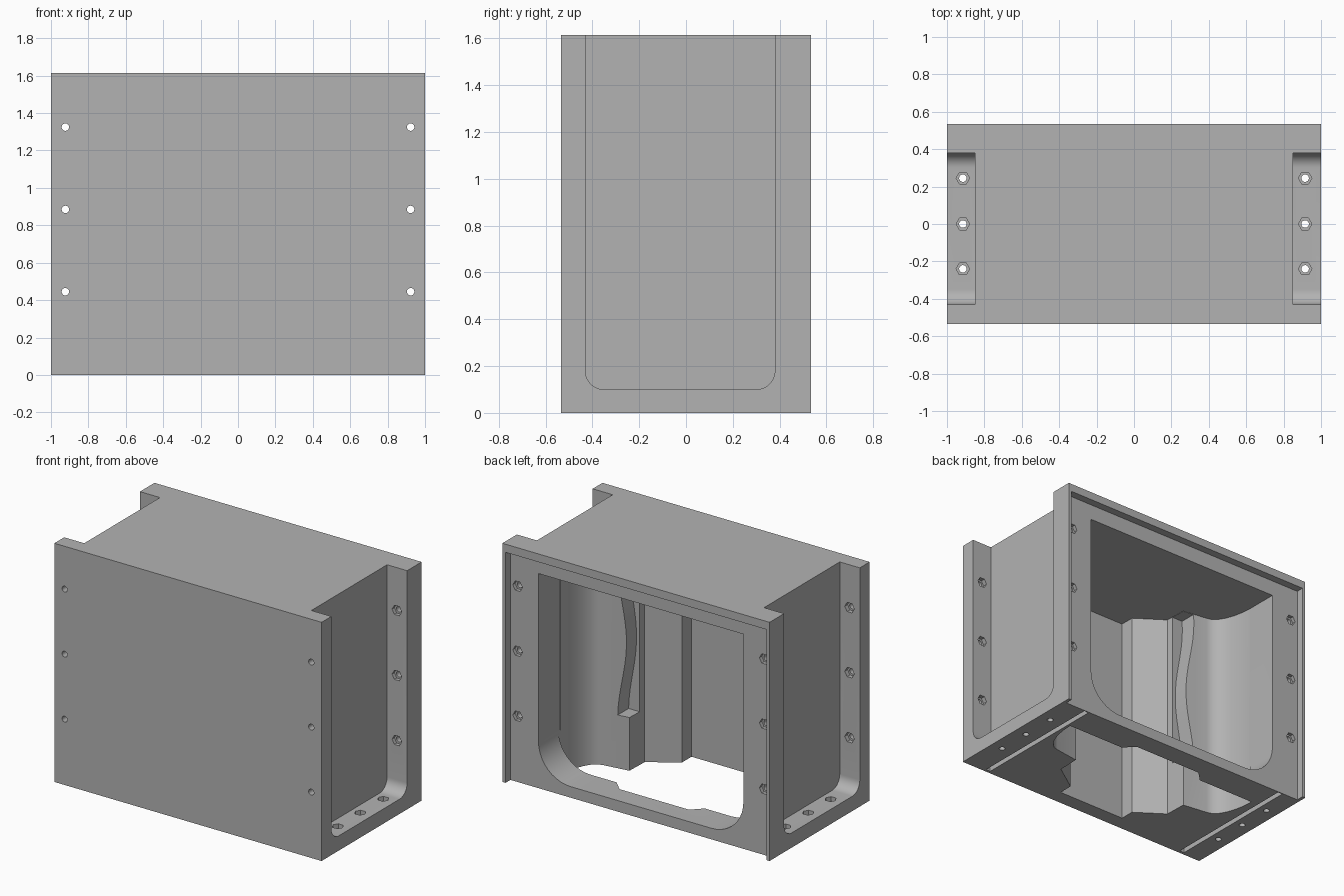
import bpy
import bmesh
from math import sin, cos, pi, radians
from mathutils import Vector

cube = bpy.data.objects.get("Cube")
if cube:
    bpy.data.objects.remove(cube, do_unlink=True)

grey = bpy.data.materials.new("plain grey")
grey.use_nodes = True
colour = (0.45, 0.45, 0.45, 1)
grey.diffuse_color = colour
grey.node_tree.nodes["Principled BSDF"].inputs["Base Color"].default_value = colour

HALF_W, HALF_D, HEIGHT = 1.0, 0.535, 1.615


def prism(bm, outline, axis, low, high):
    """Extrude a closed 2D outline along x, y or z."""
    def place(p, t):
        return {"x": (t, p[0], p[1]), "y": (p[0], t, p[1]), "z": (p[0], p[1], t)}[axis]
    rings = [[bm.verts.new(place(p, t)) for p in outline] for t in (low, high)]
    bm.faces.new(rings[0])
    bm.faces.new(rings[1][::-1])
    n = len(outline)
    for i in range(n):
        j = (i + 1) % n
        bm.faces.new((rings[0][j], rings[0][i], rings[1][i], rings[1][j]))


def rect(u0, u1, v0, v1):
    return [(u0, v0), (u1, v0), (u1, v1), (u0, v1)]


def ngon(u, v, r, sides):
    return [(u + r * cos(2 * pi * i / sides), v + r * sin(2 * pi * i / sides))
            for i in range(sides)]


def u_shape(u0, u1, v0, v1, r, steps=10):
    """Rectangle with its two lower corners rounded."""
    pts = [(u1, v1), (u0, v1)]
    for cu, start in ((u0 + r, pi), (u1 - r, 1.5 * pi)):
        for i in range(steps + 1):
            a = start + i * pi / 2 / steps
            pts.append((cu + r * cos(a), v0 + r + r * sin(a)))
    return pts


def make_object(name, bm):
    bmesh.ops.recalc_face_normals(bm, faces=bm.faces)
    mesh = bpy.data.meshes.new(name)
    bm.to_mesh(mesh)
    bm.free()
    obj = bpy.data.objects.new(name, mesh)
    bpy.context.collection.objects.link(obj)
    return obj


# Solid block
bm = bmesh.new()
prism(bm, rect(-HALF_W, HALF_W, -HALF_D, HALF_D), "z", 0, HEIGHT)
housing = make_object("housing", bm)
housing.data.materials.append(grey)
cutters = []


def cut(name, *shapes):
    bm = bmesh.new()
    for shape in shapes:
        prism(bm, *shape)
    cutter = make_object(name, bm)
    cutter.data.materials.append(grey)
    cutter.hide_render = True
    mod = housing.modifiers.new(name, "BOOLEAN")
    mod.operation = "DIFFERENCE"
    mod.solver = "EXACT"
    mod.object = cutter
    cutters.append(cutter)


# Side channels, open at the top
channel = u_shape(-0.43, 0.38, 0.10, 1.8, 0.08)
cut("side_channels", (channel, "x", 0.85, 1.2), (channel, "x", -1.2, -0.85))

# Recess for the back panel, open at the bottom
cut("back_recess", (rect(-0.977, 0.977, -0.2, 1.56), "y", 0.482, 0.7))

# Cavity with a stepped, symmetric outline, open at the bottom
half = [(0.26, -0.43), (0.26, -0.33), (0.45, -0.20), (0.455, -0.045), (0.632, -0.02)]
half += [(0.632 + 0.135 * sin(t * pi / 12), 0.27 - 0.29 * cos(t * pi / 12)) for t in range(1, 6)]
half += [(0.767, 0.27), (0.33, 0.27), (0.26, 0.34)]
outline = half + [(-x, y) for x, y in reversed(half)]
cut("cavity", (outline, "z", -0.2, 1.452))

# Rounded opening through the back wall
cut("back_opening", (u_shape(-0.767, 0.767, 0.075, 1.452, 0.24), "y", 0.25, 0.7))

# Wavy notches on the inner corners of the cavity
levels = [0.36 + 1.09 * i / 16 for i in range(17)]
wave = [(0.505 - 0.03 * sin((z - 0.6) * 6), z) for z in levels]
notch = [(0.40, levels[0])] + wave + [(0.40, levels[-1])]
cut("wavy_notches", (notch, "y", -0.15, 0.02),
    ([(-x, z) for x, z in notch], "y", -0.15, 0.02))

# Narrow grooves under the base
cut("base_grooves", *[(rect(min(s * 0.82, s * 0.82 - 0.035), max(s * 0.82, s * 0.82 - 0.035),
                            -0.515, 0.476), "z", -0.1, 0.045) for s in (-1, 1)])

# Bolt holes through the flanges and the channel floors
holes, pockets = [], []
for s in (-1, 1):
    for z in (0.445, 0.885, 1.325):
        holes.append((ngon(s * 0.923, z, 0.02, 20), "y", -0.7, 0.7))
        for low, high in ((-0.46, -0.41), (0.36, 0.405), (0.457, 0.5)):
            pockets.append((ngon(s * 0.923, z, 0.036, 6), "y", low, high))
    for y in (-0.24, 0, 0.245):
        holes.append((ngon(s * 0.915, y, 0.02, 20), "z", -0.1, 0.3))
        pockets.append((ngon(s * 0.915, y, 0.036, 6), "z", 0.07, 0.13))
cut("bolt_holes", *holes)
cut("nut_pockets", *pockets)

# Bake the cuts and remove the helpers
graph = bpy.context.evaluated_depsgraph_get()
baked = bpy.data.meshes.new_from_object(housing.evaluated_get(graph))
housing.modifiers.clear()
housing.data = baked
baked.materials.clear()
baked.materials.append(grey)
for poly in baked.polygons:
    poly.material_index = 0
for cutter in cutters:
    bpy.data.objects.remove(cutter, do_unlink=True)

bpy.context.view_layer.objects.active = housing
housing.select_set(True)
bpy.ops.object.shade_smooth_by_angle(angle=radians(30))
